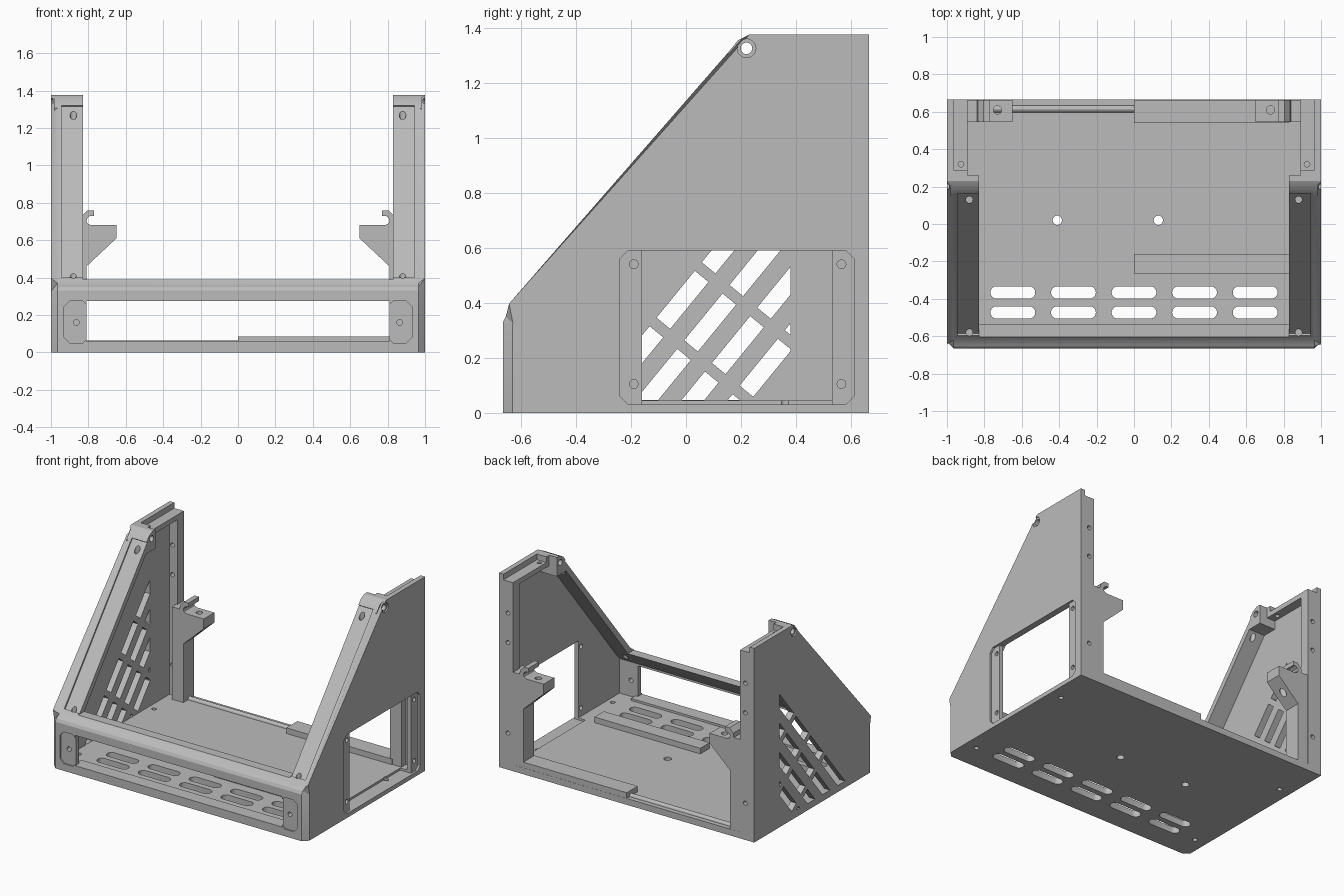
import bpy, bmesh, math
from mathutils import Vector

cube = bpy.data.objects.get("Cube")
if cube:
    bpy.data.objects.remove(cube, do_unlink=True)

grey = bpy.data.materials.new("mid_grey")
grey.use_nodes = True
COLOUR = (0.5, 0.5, 0.5, 1)
grey.diffuse_color = COLOUR
grey.node_tree.nodes["Principled BSDF"].inputs["Base Color"].default_value = COLOUR


def place(axis, u, v, w):
    return {"x": (w, u, v), "y": (u, w, v), "z": (u, v, w)}[axis]


def finish(name, bm):
    bmesh.ops.recalc_face_normals(bm, faces=bm.faces)
    mesh = bpy.data.meshes.new(name)
    bm.to_mesh(mesh)
    bm.free()
    mesh.materials.append(grey)
    ob = bpy.data.objects.new(name, mesh)
    bpy.context.collection.objects.link(ob)
    return ob


def prism_mesh(axis, pts, a, b, side=1):
    """Extrude a 2D profile along an axis; side=-1 mirrors it in x."""
    bm = bmesh.new()
    ends = []
    for w in (a, b):
        ring = [Vector(place(axis, u, v, w)) for u, v in pts]
        ends.append([bm.verts.new((p.x * side, p.y, p.z)) for p in ring])
    bm.faces.new(ends[0])
    bm.faces.new(ends[1][::-1])
    n = len(pts)
    for i in range(n):
        j = (i + 1) % n
        bm.faces.new((ends[0][i], ends[1][i], ends[1][j], ends[0][j]))
    return bm


def prism(name, axis, pts, a, b, side=1):
    return finish(name, prism_mesh(axis, pts, a, b, side))


def rect(u0, u1, v0, v1, c=0):
    if not c:
        return [(u0, v0), (u1, v0), (u1, v1), (u0, v1)]
    return [(u0 + c, v0), (u1 - c, v0), (u1, v0 + c), (u1, v1 - c),
            (u1 - c, v1), (u0 + c, v1), (u0, v1 - c), (u0, v0 + c)]


def circle(u, v, r, n=20):
    return [(u + r * math.cos(math.tau * i / n), v + r * math.sin(math.tau * i / n))
            for i in range(n)]


def stadium(u, v, half, r, n=8):
    arc = [math.pi * (i / n - 0.5) for i in range(n + 1)]
    right = [(u + half - r + r * math.cos(t), v + r * math.sin(t)) for t in arc]
    return right + [(2 * u - p, 2 * v - q) for p, q in right]


def boolean(ob, tool, op="DIFFERENCE"):
    mod = ob.modifiers.new("cut", "BOOLEAN")
    mod.operation, mod.object, mod.solver = op, tool, "EXACT"
    bpy.context.view_layer.objects.active = ob
    bpy.ops.object.modifier_apply(modifier=mod.name)
    bpy.data.objects.remove(tool, do_unlink=True)


def cut(ob, axis, pts, a, b, side=1):
    boolean(ob, prism("cutter", axis, pts, a, b, side))


# Outer solid with chamfered front and sloping corners
outline = [(-.665, 0), (-.665, .33), (-.655, .35), (-.62, .37), (.19, 1.355),
           (.23, 1.375), (.665, 1.375), (.665, 0)]
bm = prism_mesh("x", outline, -1, 1)
corners = [e for e in bm.edges
           if abs(e.verts[0].co.x - e.verts[1].co.x) < .01
           and all(v.co.y < .2 for v in e.verts)
           and max(v.co.z for v in e.verts) > .1]
bmesh.ops.bevel(bm, geom=corners, offset=.035, segments=1, affect="EDGES")
body = finish("enclosure_body", bm)

# Hollow inside, then the open middle, back and front
inside = [(-.62, .045), (-.62, .29), (-.58, .335), (.205, 1.30), (.595, 1.30), (.595, .045)]
cut(body, "x", inside, -.955, .955)
for s in (1, -1):
    corner_block = prism("corner_block", "x", rect(.15, .26, 1.24, 1.36), .82, .98, s)
    trim = prism("trim", "x", outline, -2, 2)
    boolean(corner_block, trim, "INTERSECT")
    boolean(body, corner_block, "UNION")
cut(body, "x", rect(-1, 1, .39, 2), -.83, .83)
cut(body, "x", rect(.26, 1, 1.1, 2), -.89, .89)
cut(body, "x", rect(.5, 1, .045, 2), -.89, .89)
cut(body, "x", rect(-1, -.55, .06, .275), -.81, .81)

# Side features shared by both walls
DIR = Vector((.633, .774))
OUT = Vector((-.774, .633))
low, high = Vector((-.595, .40)), Vector((.16, 1.323))
groove = [low - OUT * .012, high - OUT * .012, high + OUT * .06, low + OUT * .06]
for s in (1, -1):
    cut(body, "x", [tuple(p) for p in groove], .82, .945, s)
    cut(body, "y", rect(.80, .93, .05, .275, .03), -.7, -.655, s)
    cut(body, "y", circle(.865, .16, .016), -.7, -.6, s)
    cut(body, "x", circle(.22, 1.325, .021), .8, 1.1, s)
    cut(body, "x", circle(.22, 1.325, .034), .99, 1.1, s)
    cut(body, "z", rect(.88, .965, .29, .7), 1.335, 1.5, s)
    cut(body, "z", circle(.925, .32, .015), 1.2, 1.5, s)
    for y, z in ((.13, 1.28), (-.58, .415)):
        cut(body, "z", circle(.88, y, .018), z - .13, z + .13, s)
    for z in (.26, .9, 1.11):
        cut(body, "y", circle(.93, z, .015), .56, .7, s)
    for y in (.36, -.48):
        cut(body, "z", circle(.91, y, .016), -.1, .1, s)

# Floor vents and mounting holes
for i in range(-2, 3):
    for y in (-.366, -.473):
        cut(body, "z", stadium(i * .324, y, .12, .033), -.1, .1)
for x in (-.41, .13):
    cut(body, "z", circle(x, .02, .025), -.1, .1)

# Rectangular service opening with a recessed screw frame
cut(body, "x", rect(-.24, .61, .03, .59, .03), .985, 1.1)
cut(body, "x", rect(-.16, .53, .03, .59), .9, 1.1)
for y in (-.19, .565):
    for z in (.105, .54):
        cut(body, "x", circle(y, z, .016), .9, 1.1)


# Diagonal grille on the other wall, clipped to its frame
def clip(bm, point, normal):
    geom = bm.verts[:] + bm.edges[:] + bm.faces[:]
    bmesh.ops.bisect_plane(bm, geom=geom, plane_co=point, plane_no=normal, clear_outer=True)
    bmesh.ops.holes_fill(bm, edges=[e for e in bm.edges if e.is_boundary])


stops = [-.6, .18, .44, .70, 1.2]
for row in range(4):
    offset = .27 - row * .13
    for t0, t1 in zip(stops, stops[1:]):
        t0, t1 = t0 + .02, t1 - .02
        quad = [DIR * t + OUT * (offset + w)
                for t, w in ((t0, -.032), (t1, -.032), (t1, .032), (t0, .032))]
        bm = prism_mesh("x", [tuple(p) for p in quad], -1.1, -.9)
        clip(bm, (0, .38, 0), (0, 1, 0))
        if bm.verts:
            clip(bm, (0, 0, .047), (0, 0, -1))
        if bm.verts:
            boolean(body, finish("slot", bm))
        else:
            bm.free()

# Rear hook brackets
hook = [(.90, .02), (.81, .02), (.81, .46), (.65, .61), (.65, .68), (.785, .68),
        (.805, .69), (.81, .705), (.805, .72), (.79, .73), (.77, .73), (.77, .76),
        (.805, .76), (.835, .73), (.84, .70), (.90, .70)]
parts = [body]
for s, label in ((1, "left"), (-1, "right")):
    bracket = prism(label + "_hook_bracket", "y", hook, .545, .664, s)
    cut(bracket, "z", circle(.73, .61, .022), .5, .72, s)
    parts.append(bracket)

# Floor ribs
parts.append(prism("rear_floor_block", "z", rect(0, .83, .54, .664), .02, .085))
parts.append(prism("middle_floor_rib", "z", rect(0, .83, -.265, -.16), .02, .085))
parts.append(prism("rear_floor_ridge", "y", circle(0, 0, .01, 4), .61, .63))
bpy.data.objects.remove(parts.pop(), do_unlink=True)
parts.append(prism("rear_floor_ridge", "x", circle(.615, .045, .018, 12), -.82, 0))
parts.append(prism("front_floor_lip", "z", rect(-.83, .83, -.63, -.57), .02, .06))

for ob in bpy.context.view_layer.objects:
    ob.select_set(ob in parts)
bpy.context.view_layer.objects.active = body
bpy.ops.object.shade_smooth_by_angle(angle=math.radians(25))
